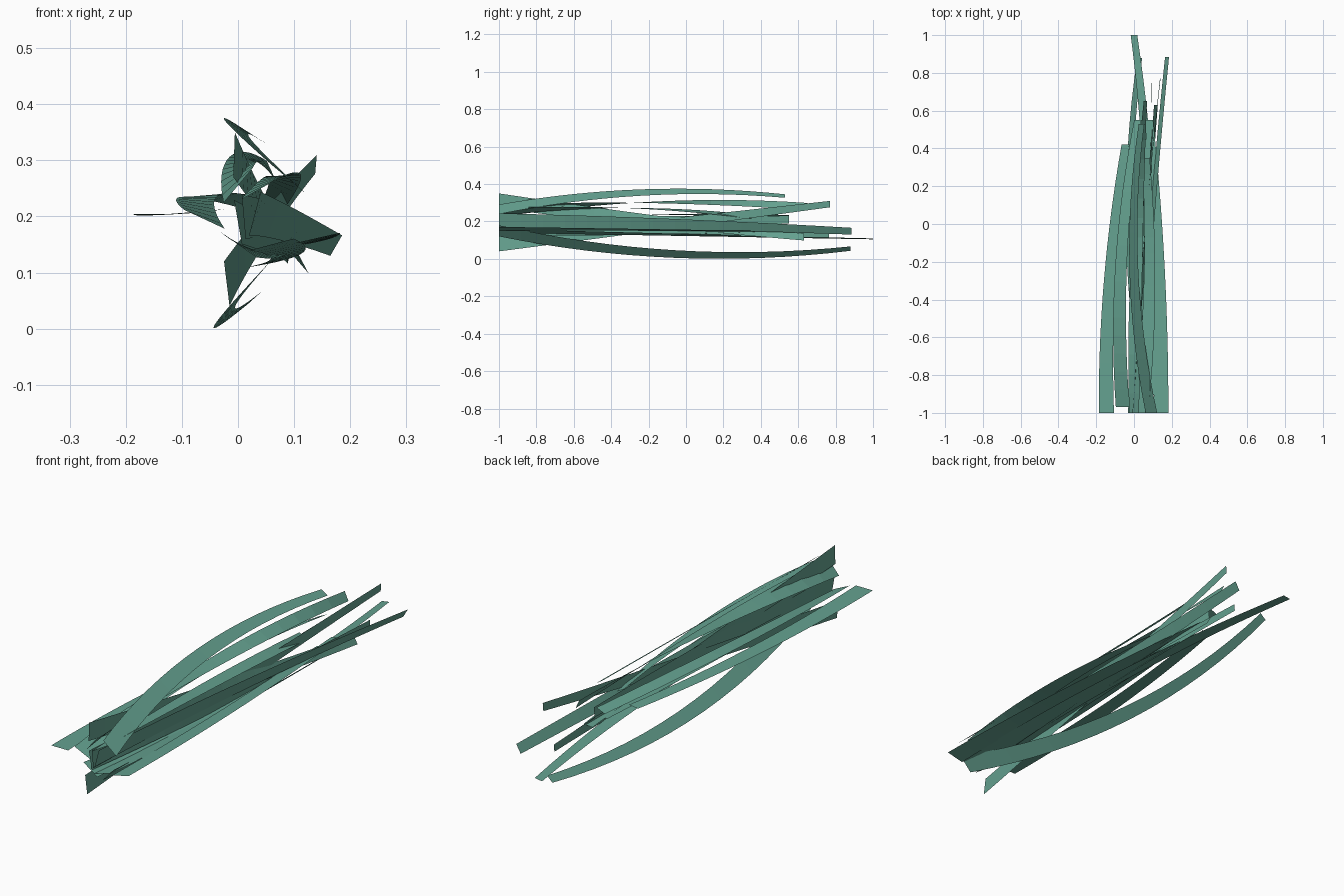
import bpy, math

mat = bpy.data.materials.new("teal_green")
mat.diffuse_color = (0.13, 0.36, 0.28, 1)
SEG = 16


def arc(a, m, b, t):
    # quadratic passing through a, m, b at t = 0, 0.5, 1
    return a * (1 - t) * (1 - 2 * t) + m * 4 * t * (1 - t) + b * t * (2 * t - 1)


def blade(name, base, mid, tip, y1, a0, a1, w0=0.08, w1=0.042, y0=-1.0):
    """Tapered thin blade along y. base/mid/tip are (x, z); a0/a1 are the
    cross-section angles in the xz plane, in degrees."""
    verts, faces = [], []
    for i in range(SEG + 1):
        t = i / SEG
        x, z = (arc(base[k], mid[k], tip[k], t) for k in (0, 1))
        y = y0 + (y1 - y0) * t
        ang = math.radians(a0 + (a1 - a0) * t)
        h = (w0 + (w1 - w0) * t) / 2
        dx, dz = h * math.cos(ang), h * math.sin(ang)
        verts += [(x - dx, y, z - dz), (x + dx, y, z + dz)]
        if i:
            n = 2 * i
            faces.append((n - 2, n - 1, n + 1, n))
    me = bpy.data.meshes.new(name)
    me.from_pydata(verts, [], faces)
    me.materials.append(mat)
    ob = bpy.data.objects.new(name, me)
    bpy.context.collection.objects.link(ob)


# outer blades
blade("left_blade", (-0.146, 0.204), (-0.128, 0.204), (-0.045, 0.21), 0.42, 0, 8)
blade("right_blade", (0.143, 0.162), (0.132, 0.155), (0.08, 0.145), 0.55, 13, 5)
blade("top_arched_blade", (0.092, 0.265), (-0.001, 0.355), (0.04, 0.336), 0.53, -40, -32, 0.08, 0.035)
blade("bottom_arched_blade", (0.085, 0.150), (-0.022, 0.026), (0.030, 0.055), 0.88, 48, 42, 0.08, 0.035)

# crossing upright blades
blade("falling_blade", (-0.007, 0.31), (0.055, 0.205), (0.116, 0.117), 0.63, 88, 118)
blade("rising_blade", (-0.02, 0.08), (0.05, 0.185), (0.139, 0.293), 0.77, 97, 85, 0.08, 0.034)

# long blades
blade("long_right_blade", (0.03, 0.205), (0.09, 0.185), (0.175, 0.148), 0.885, 75, 60)
blade("longest_blade", (0.06, 0.15), (0.085, 0.128), (0.0, 0.107), 1.0, 15, 8, 0.08, 0.035)
blade("lower_inner_blade", (0.0, 0.19), (0.07, 0.155), (0.09, 0.128), 0.765, 100, 85, 0.08, 0.03)

# arched blades around the core
blade("left_arched_blade", (-0.06, 0.195), (-0.068, 0.235), (0.02, 0.225), 0.55, -25, 25, y0=-0.97)
blade("upper_arched_blade", (0.0, 0.255), (0.015, 0.302), (0.06, 0.28), 0.65, 50, -65)
blade("upper_right_arched_blade", (0.04, 0.25), (0.082, 0.272), (0.065, 0.225), 0.35, 30, -30)

# core blades
blade("core_blade_a", (0.01, 0.2), (0.045, 0.2), (0.05, 0.21), 0.55, 95, 85)
blade("core_blade_b", (0.0, 0.15), (0.05, 0.135), (0.08, 0.145), 0.45, -35, 10)
